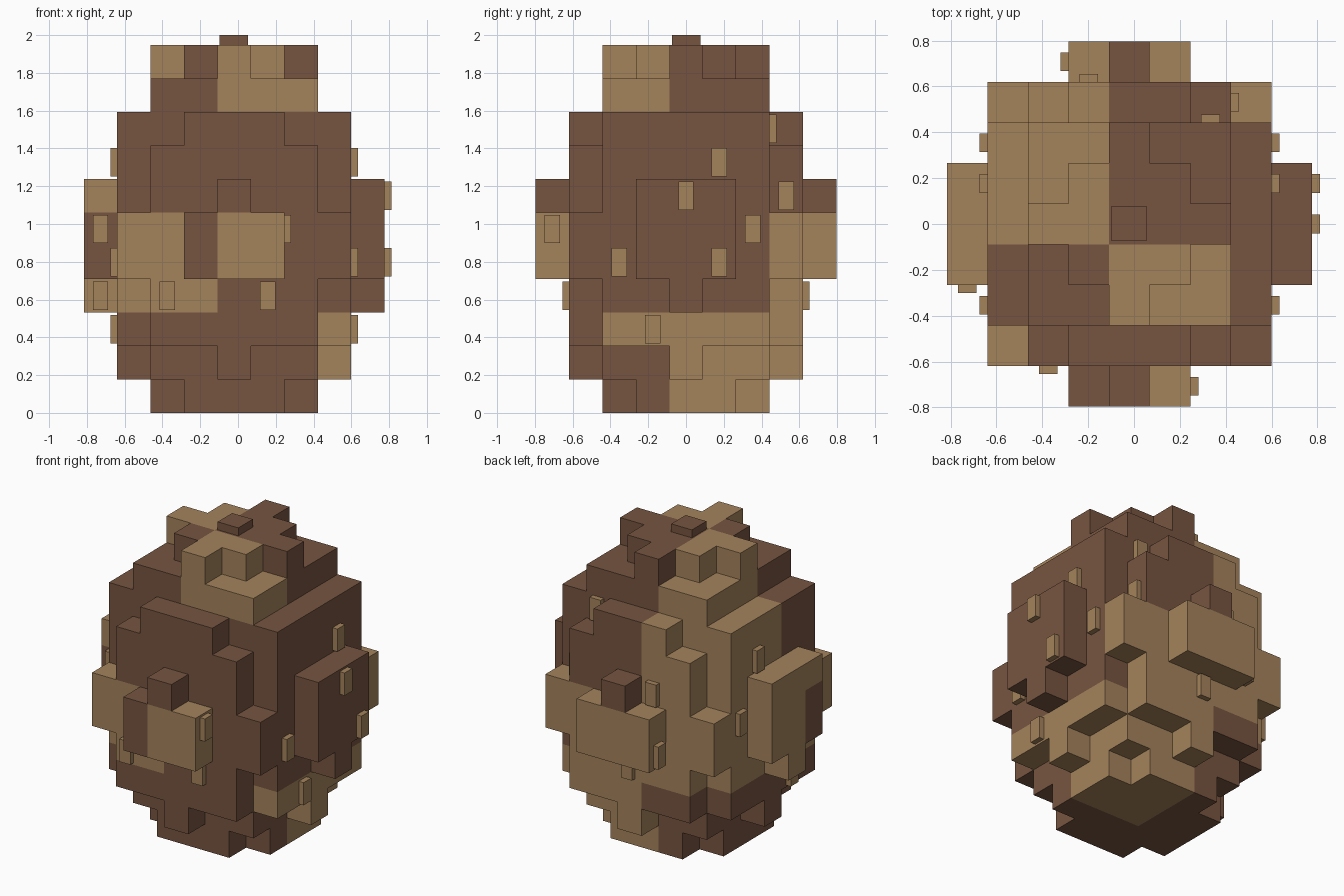
import bpy, bmesh
from mathutils import Vector

if "Cube" in bpy.data.objects:
    bpy.data.objects.remove(bpy.data.objects["Cube"])

U = 0.177                      # block size
ORIGIN = Vector((-0.02, 0, 0))  # centre of the block grid


def material(name, rgb):
    m = bpy.data.materials.new(name)
    m.diffuse_color = (*rgb, 1)
    m.use_nodes = True
    m.node_tree.nodes["Principled BSDF"].inputs["Base Color"].default_value = m.diffuse_color
    return m


BROWN = material("dark_brown", (0.184, 0.091, 0.051))
TAN = material("tan", (0.376, 0.227, 0.107))

# Stacked boxes: half width in x, half width in y, first layer, last layer
BOXES = [
    (2, 1, 0, 0), (1, 2, 0, 0),                  # base
    (2, 2, 1, 9),                                # core
    (3, 0, 1, 1), (0, 3, 1, 1),                  # lower nubs
    (3, 2, 2, 8),                                # side slabs
    (2, 3, 2, 7), (1, 3, 8, 8),                  # front and back slabs
    (3, 3, 4, 5),                                # corner columns
    (4, 1, 4, 6), (4, 0, 3, 3),                  # side bumps
    (1, 4, 4, 5), (0, 4, 6, 6),                  # front and back bumps
    (2, 0, 10, 10), (1, 1, 10, 10), (0, 2, 10, 10),  # crown
]


def is_tan(i, j, k):
    """Patch colour of a block; i and j are counted from the centre."""
    left, back = i < 0, j >= 0
    if k >= 9:
        return left == back
    if k >= 6:
        return (left and back) or (i, j, k) == (-4, -1, 6)
    if k >= 3:
        if left:
            return (i, j) not in ((-1, -4), (-4, -1))
        return j >= 3 or j == -4
    return (not left and back) or (k == 2 and i == 3)


def finish(bm, name, mats):
    me = bpy.data.meshes.new(name)
    bm.to_mesh(me)
    bm.free()
    for m in mats:
        me.materials.append(m)
    ob = bpy.data.objects.new(name, me)
    bpy.context.collection.objects.link(ob)
    return ob


# Blocky egg body: outer faces of all filled blocks
cells = {(i, j, k) for a, b, k0, k1 in BOXES
         for i in range(-a, a + 1) for j in range(-b, b + 1)
         for k in range(k0, k1 + 1)}
bm = bmesh.new()
for c in sorted(cells):
    centre = ORIGIN + Vector((c[0], c[1], c[2] + 0.5)) * U
    for axis in range(3):
        for s in (-1, 1):
            n = list(c)
            n[axis] += s
            if tuple(n) in cells:
                continue
            d, p, q = Vector(), Vector(), Vector()
            d[axis] = s * U / 2
            p[(axis + 1) % 3] = U / 2
            q[(axis + 2) % 3] = s * U / 2
            f = bm.faces.new([bm.verts.new(centre + d + v)
                              for v in (-p - q, p - q, p + q, -p + q)])
            f.material_index = int(is_tan(*c))
bmesh.ops.remove_doubles(bm, verts=bm.verts, dist=0.001)
bmesh.ops.dissolve_limit(bm, angle_limit=0.01, verts=bm.verts,
                         edges=bm.edges, delimit={'MATERIAL'})
finish(bm, "egg_body", [BROWN, TAN])


def box(name, centre, size, mat):
    bm = bmesh.new()
    bmesh.ops.create_cube(bm, size=1)
    for v in bm.verts:
        v.co = Vector(centre) + Vector([a * b for a, b in zip(v.co, size)])
    return finish(bm, name, [mat])


# Small raised spots: grid blocks (0 to 8, 0 to 8, layer) they sit on
SPOTS = {
    (0, 1): [(7, 5, 7), (8, 4, 6), (6, 7, 6), (7, 6, 5),
             (7, 2, 4), (8, 5, 4), (7, 3, 2), (5, 0, 5)],
    (0, -1): [(1, 5, 7), (1, 6, 5), (1, 2, 4), (1, 3, 2), (3, 8, 4)],
    (1, -1): [(0, 3, 5), (0, 4, 3), (2, 1, 3), (5, 1, 3)],
    (1, 1): [(6, 6, 8), (3, 7, 6), (4, 7, 3)],
}
SIDE = {(0, 1): "right", (0, -1): "left", (1, -1): "front", (1, 1): "back"}
for (axis, s), blocks in SPOTS.items():
    for n, (i, j, k) in enumerate(blocks):
        centre = ORIGIN + Vector((i - 4, j - 4, k + 0.5)) * U
        centre[axis] += s * 0.6 * U
        size = [0.46 * U, 0.46 * U, 0.85 * U]
        size[axis] = 0.2 * U
        box(f"{SIDE[axis, s]}_spot_{n + 1}", centre, size, TAN)

# Small cap on the crown
top = 11 * U
box("top_cap", (-0.022, 0.002, (top + 2) / 2), (0.152, 0.152, 2 - top), BROWN)
